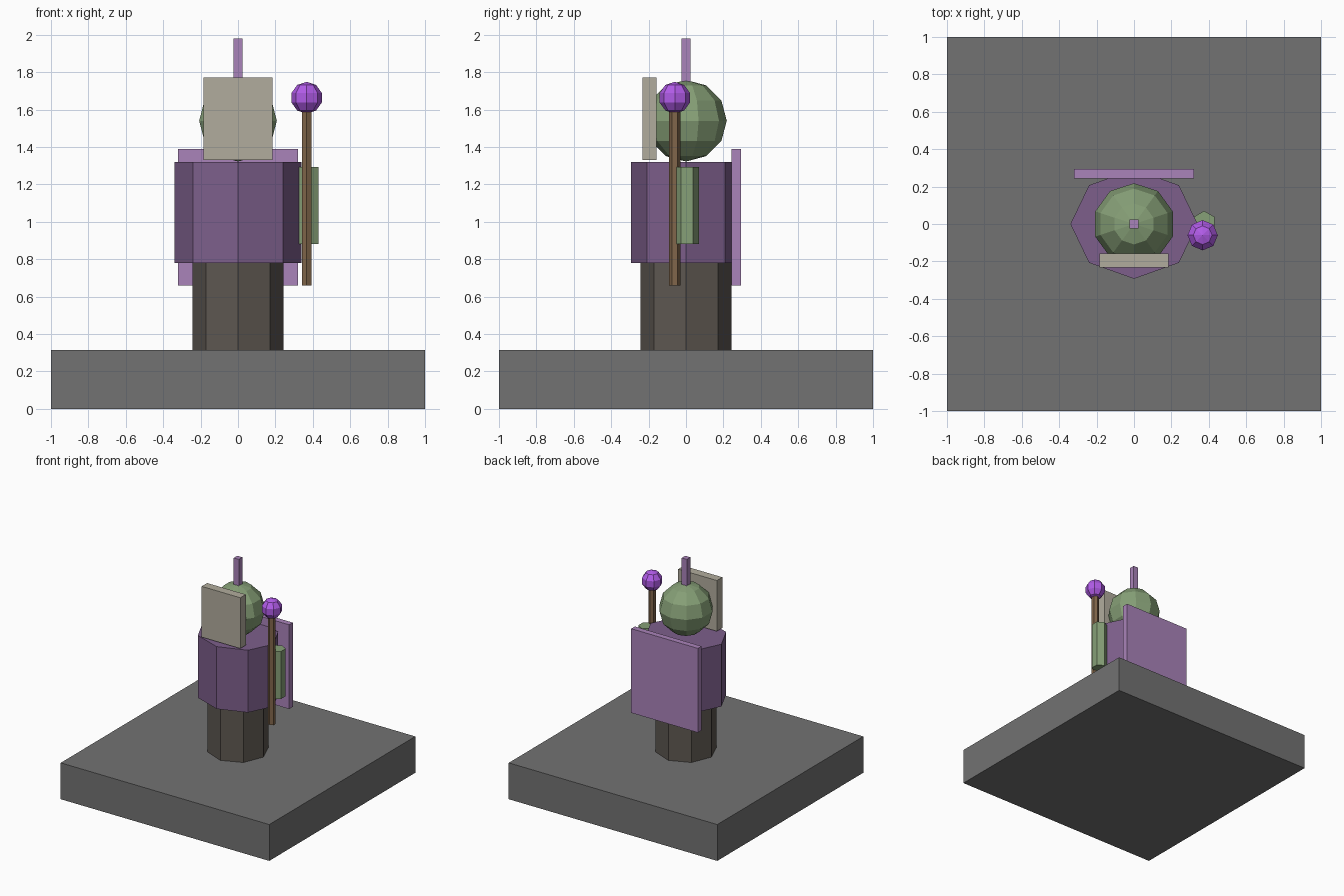
import bpy, bmesh
from mathutils import Matrix, Vector

if "Cube" in bpy.data.objects:
    bpy.data.objects.remove(bpy.data.objects["Cube"])


def srgb(r, g, b):
    return tuple((c / 255) ** 2.2 for c in (r, g, b)) + (1.0,)


def material(name, rgb):
    m = bpy.data.materials.new(name)
    m.diffuse_color = srgb(*rgb)
    m.use_nodes = True
    m.node_tree.nodes["Principled BSDF"].inputs["Base Color"].default_value = m.diffuse_color
    return m


stone = material("stone", (114, 114, 114))
leg_cloth = material("leg_cloth", (94, 88, 82))
robe = material("robe", (124, 95, 138))
cape_cloth = material("cape_cloth", (168, 130, 184))
skin = material("skin", (133, 158, 118))
bone = material("bone", (176, 171, 156))
wood = material("wood", (128, 102, 76))
crystal = material("crystal", (176, 92, 232))


def finish(name, bm, mat):
    me = bpy.data.meshes.new(name)
    bm.to_mesh(me)
    bm.free()
    me.materials.append(mat)
    ob = bpy.data.objects.new(name, me)
    bpy.context.collection.objects.link(ob)


def box(name, lo, hi, mat):
    lo, hi = Vector(lo), Vector(hi)
    bm = bmesh.new()
    place = Matrix.Translation((lo + hi) / 2) @ Matrix.Diagonal((*(hi - lo), 1))
    bmesh.ops.create_cube(bm, size=1, matrix=place)
    finish(name, bm, mat)


def prism(name, x, y, z0, z1, sides, rx, ry, mat):
    bm = bmesh.new()
    place = Matrix.Translation((x, y, (z0 + z1) / 2)) @ Matrix.Diagonal((rx, ry, z1 - z0, 1))
    bmesh.ops.create_cone(bm, cap_ends=True, segments=sides, radius1=1, radius2=1,
                          depth=1, matrix=place)
    finish(name, bm, mat)


def ball(name, centre, r, segments, rings, mat):
    bm = bmesh.new()
    bmesh.ops.create_uvsphere(bm, u_segments=segments, v_segments=rings, radius=r,
                              matrix=Matrix.Translation(centre))
    finish(name, bm, mat)


# Plinth and body
box("base", (-1, -1, 0), (1, 1, 0.315), stone)
prism("legs", 0, 0, 0.315, 0.78, 8, 0.243, 0.243, leg_cloth)
prism("torso", 0, 0, 0.78, 1.32, 8, 0.34, 0.293, robe)
box("cape", (-0.32, 0.243, 0.66), (0.32, 0.293, 1.39), cape_cloth)

# Head with face plate and crest
ball("head", (0, 0, 1.54), 0.218, 10, 6, skin)
box("face_plate", (-0.185, -0.233, 1.33), (0.185, -0.158, 1.77), bone)
box("crest", (-0.024, -0.024, 1.69), (0.024, 0.024, 1.98), cape_cloth)

# Arm holding the staff
prism("arm", 0.375, 0.005, 0.88, 1.292, 6, 0.065, 0.065, skin)
prism("staff", 0.367, -0.06, 0.66, 1.64, 6, 0.03, 0.03, wood)
ball("staff_orb", (0.367, -0.06, 1.663), 0.085, 8, 5, crystal)
